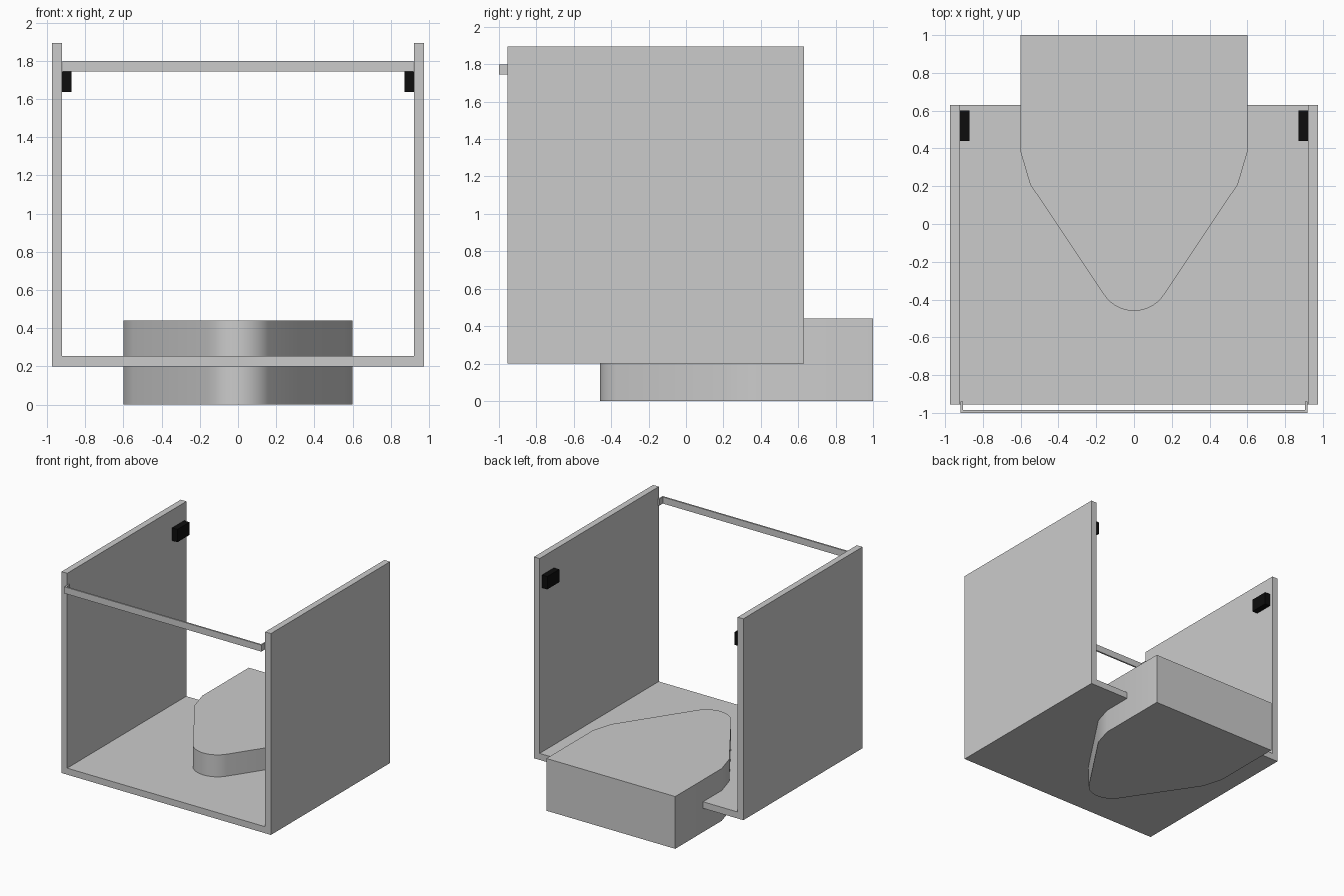
import bpy, bmesh
from math import radians, sin, cos
from mathutils import Vector

if "Cube" in bpy.data.objects:
    bpy.data.objects.remove(bpy.data.objects["Cube"])


def prism(name, outline, depth, smooth=False):
    """Extrude a closed 3D outline along the depth vector."""
    bm = bmesh.new()
    face = bm.faces.new([bm.verts.new(p) for p in outline])
    ext = bmesh.ops.extrude_face_region(bm, geom=[face])
    moved = [v for v in ext["geom"] if isinstance(v, bmesh.types.BMVert)]
    bmesh.ops.translate(bm, verts=moved, vec=Vector(depth))
    bmesh.ops.recalc_face_normals(bm, faces=bm.faces)
    mesh = bpy.data.meshes.new(name)
    bm.to_mesh(mesh)
    bm.free()
    obj = bpy.data.objects.new(name, mesh)
    bpy.context.collection.objects.link(obj)
    if smooth:
        bpy.ops.object.select_all(action='DESELECT')
        obj.select_set(True)
        bpy.context.view_layer.objects.active = obj
        bpy.ops.object.shade_smooth_by_angle(angle=radians(30))
    return obj


def mirrored(half):
    """Complete a right-hand outline with its reflection in x."""
    return half + [(-x, y, z) for x, y, z in reversed(half) if abs(x) > 1e-6]


# Floor and two side walls as one U-shaped section
cabin = mirrored([(0.975, -0.955, 0.2), (0.975, -0.955, 1.895),
                  (0.922, -0.955, 1.895), (0.922, -0.955, 0.255)])
prism("floor_and_walls", cabin, (0, 1.585, 0))

# Base block with tapered, rounded nose
R, CY = 0.19, -0.27
half = [(0.6, 1.0, 0), (0.6, 0.38, 0), (0.55, 0.21, 0)]
for i in range(13):
    a = radians(-33.4 - 56.6 * i / 12)
    half.append((R * cos(a), CY + R * sin(a), 0))
prism("base_block", mirrored(half), (0, 0, 0.44), smooth=True)

# Thin front rail bent back at both ends
rail = mirrored([(0.918, -1.0, 1.745), (0.918, -0.94, 1.745),
                 (0.906, -0.94, 1.745), (0.906, -0.986, 1.745)])
prism("front_rail", rail, (0, 0, 0.055))

# Small black boxes on the inner walls
black = bpy.data.materials.new("black")
black.diffuse_color = (0.004, 0.004, 0.004, 1)
black.use_nodes = True
black.node_tree.nodes["Principled BSDF"].inputs["Base Color"].default_value = black.diffuse_color
for side, s in (("left", -1), ("right", 1)):
    pts = [(s * 0.872, 0.44, 1.637), (s * 0.922, 0.44, 1.637),
           (s * 0.922, 0.6, 1.637), (s * 0.872, 0.6, 1.637)]
    prism(side + "_wall_box", pts, (0, 0, 0.108)).data.materials.append(black)
